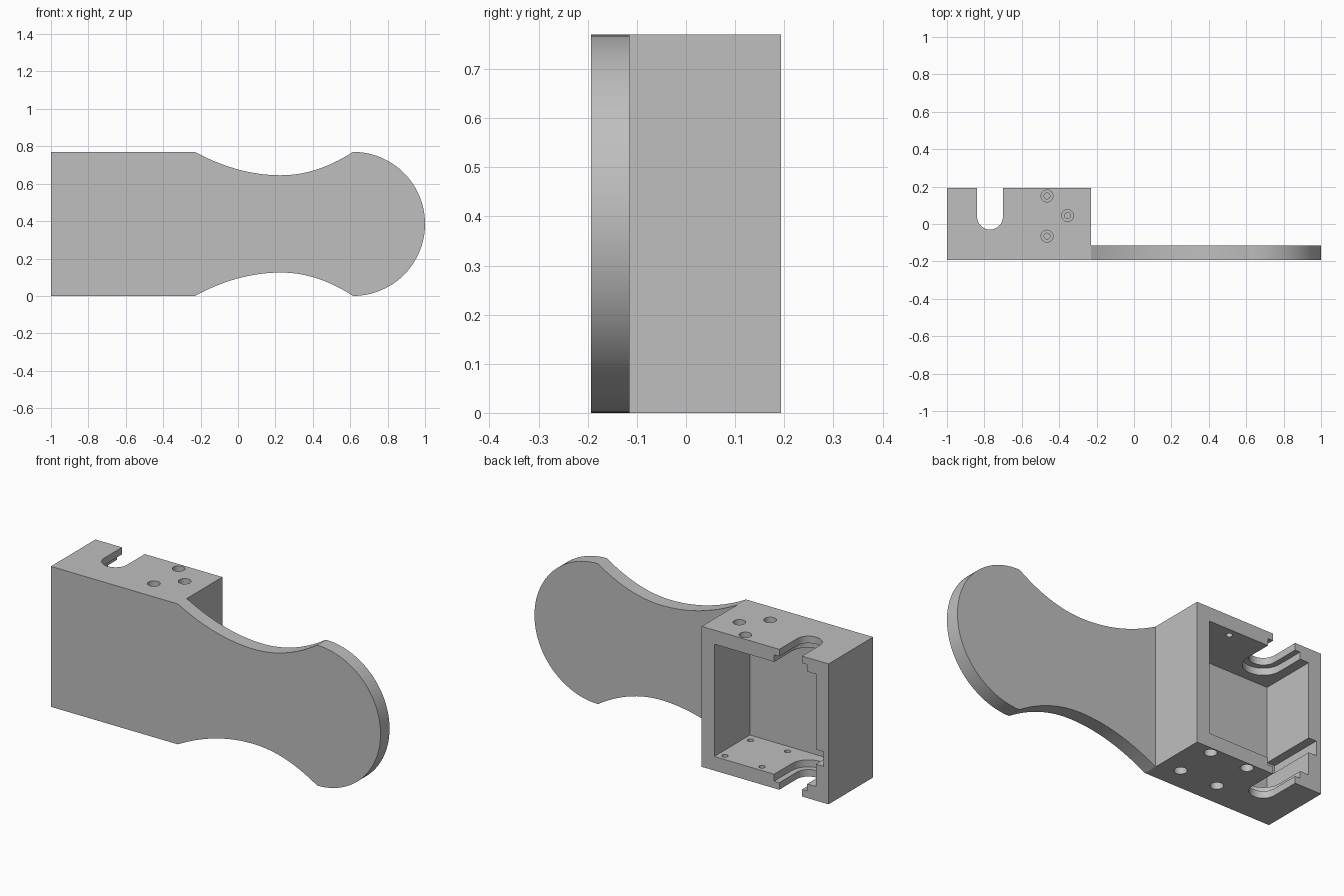
import bpy, bmesh
from math import sin, cos, pi
from mathutils import Vector

if "Cube" in bpy.data.objects:
    bpy.data.objects.remove(bpy.data.objects["Cube"], do_unlink=True)

grey = bpy.data.materials.new("plain grey")
grey.use_nodes = True
colour = (0.52, 0.52, 0.52, 1)
grey.diffuse_color = colour
grey.node_tree.nodes["Principled BSDF"].inputs["Base Color"].default_value = colour

W, H = 0.193, 0.77           # half depth and height
WALL = 0.077                 # wall thickness
SIDE = -0.23                 # end of the box, start of the handle


def prism(name, outline, low, high, axis="Z"):
    """Extrude a 2D outline along Z (xy outline) or Y (xz outline)."""
    bm = bmesh.new()
    place = (lambda a, b: (a, b, low)) if axis == "Z" else (lambda a, b: (a, low, b))
    face = bm.faces.new([bm.verts.new(place(a, b)) for a, b in outline])
    grown = bmesh.ops.extrude_face_region(bm, geom=[face])["geom"]
    step = Vector((0, 0, high - low) if axis == "Z" else (0, high - low, 0))
    bmesh.ops.translate(bm, vec=step, verts=[g for g in grown if isinstance(g, bmesh.types.BMVert)])
    bmesh.ops.recalc_face_normals(bm, faces=bm.faces)
    mesh = bpy.data.meshes.new(name)
    bm.to_mesh(mesh)
    bm.free()
    mesh.materials.append(grey)
    ob = bpy.data.objects.new(name, mesh)
    bpy.context.collection.objects.link(ob)
    return ob


def rect(x0, x1, y0, y1):
    return [(x0, y0), (x1, y0), (x1, y1), (x0, y1)]


def arc(cx, cy, r, start, end, n):
    return [(cx + r * cos(start + (end - start) * i / n),
             cy + r * sin(start + (end - start) * i / n)) for i in range(n + 1)]


def activate(ob):
    bpy.ops.object.select_all(action="DESELECT")
    ob.select_set(True)
    bpy.context.view_layer.objects.active = ob


def cut(target, cutter):
    cutter.hide_render = True
    activate(target)
    mod = target.modifiers.new("cut", "BOOLEAN")
    mod.operation, mod.solver, mod.object = "DIFFERENCE", "EXACT", cutter
    bpy.ops.object.modifier_apply(modifier=mod.name)
    bpy.data.objects.remove(cutter, do_unlink=True)


# Hollow box, open at the back
box = prism("housing_box", rect(-1, SIDE, -W, W), 0, H)
cut(box, prism("cavity", rect(-1 + WALL, SIDE - WALL, WALL, H - WALL), -0.115, 0.3, "Y"))

# Groove along the inside of the end wall
cut(box, prism("groove", rect(-0.97, -0.85, 0.2, 0.28), -0.115, 0.3, "Y"))


# Round-ended slots through top and bottom, with a wider inner recess
def slot(radius, low, high):
    x, y = -0.77, 0.039
    outline = arc(x, y, radius, pi, 2 * pi, 24) + [(x + radius, 0.3), (x - radius, 0.3)]
    cut(box, prism("slot", outline, low, high))


slot(0.069, -0.1, H + 0.1)
slot(0.1, WALL / 2, H - WALL / 2)

# Counterbored screw holes: three in the top, four in the bottom
top_holes = [(-0.465, 0.15), (-0.355, 0.045), (-0.465, -0.065)]
bottom_holes = [(x, y) for x in (-0.345, -0.57) for y in (0.155, -0.067)]
for holes, inner, outer, seat in ((top_holes, H - 0.12, H + 0.1, H - 0.04),
                                  (bottom_holes, 0.12, -0.1, 0.04)):
    for x, y in holes:
        for r, start in ((0.016, inner), (0.032, seat)):
            circle = arc(x, y, r, 0, 2 * pi, 24)[:-1]
            cut(box, prism("drill", circle, min(start, outer), max(start, outer)))

# Flat handle: waisted neck and round end
END, DIP, LOW = 0.615, 0.23, 0.645
neck = []
for i in range(33):
    x = SIDE + (END - SIDE) * i / 32
    span = (DIP - SIDE) if x < DIP else (END - DIP)
    neck.append((x, LOW + (H - LOW) * ((x - DIP) / span) ** 2))
tip = arc(END, H / 2, H / 2, pi / 2, -pi / 2, 48)[1:-1]
outline = neck + tip + [(x, H - z) for x, z in reversed(neck)]
handle = prism("handle", outline, -W, -0.115, "Y")

for ob in (box, handle):
    activate(ob)
    bpy.ops.object.shade_smooth_by_angle(angle=0.5)
